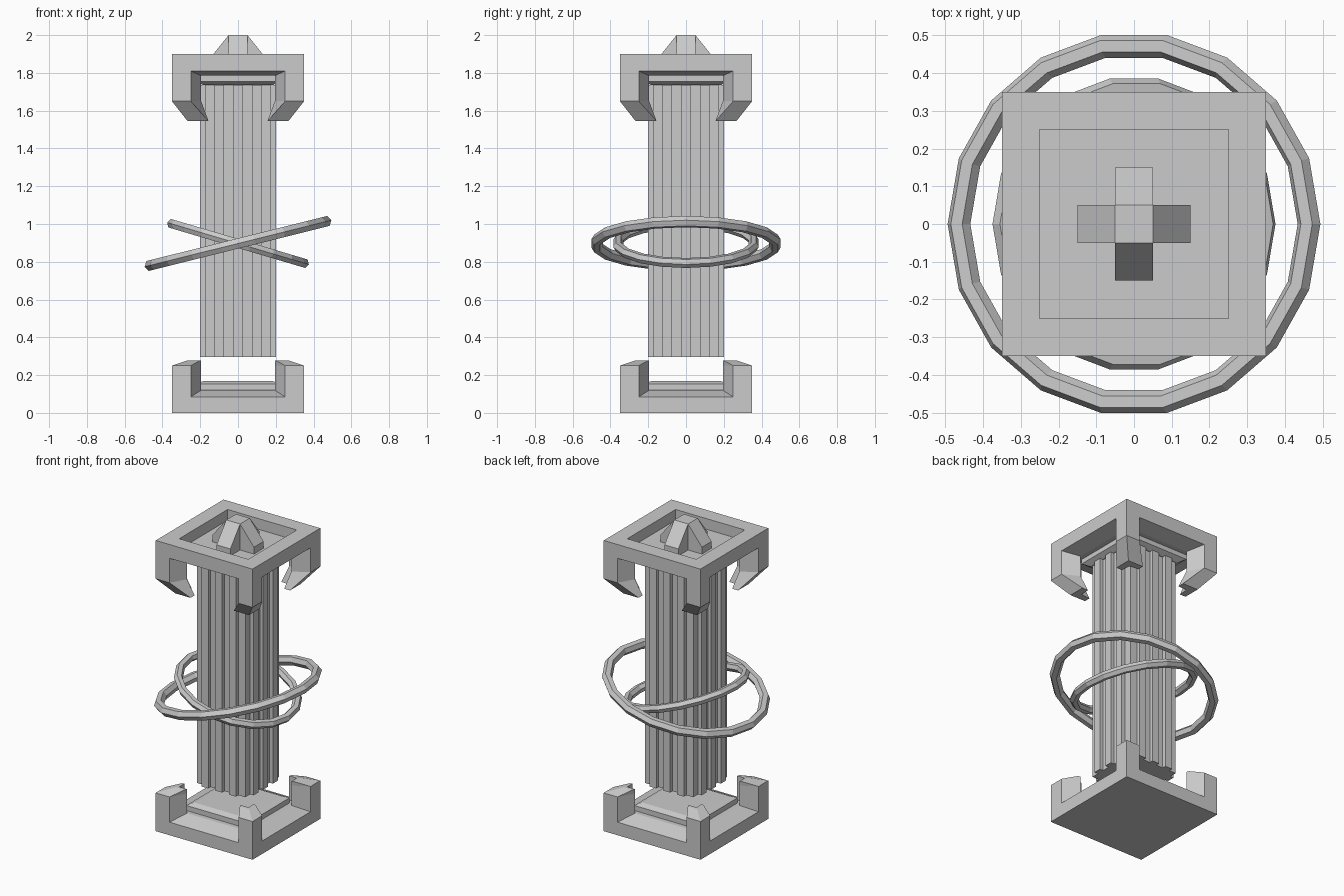
import bpy, bmesh, math

if "Cube" in bpy.data.objects:
    bpy.data.objects.remove(bpy.data.objects["Cube"])


def make_object(name, bm):
    bmesh.ops.recalc_face_normals(bm, faces=bm.faces)
    mesh = bpy.data.meshes.new(name)
    bm.to_mesh(mesh)
    bm.free()
    ob = bpy.data.objects.new(name, mesh)
    bpy.context.collection.objects.link(ob)
    return ob


def loft(bm, rings):
    """Join closed rings of points and cap both ends."""
    loops = [[bm.verts.new(p) for p in ring] for ring in rings]
    for a, b in zip(loops, loops[1:]):
        for i in range(len(a)):
            j = (i + 1) % len(a)
            bm.faces.new((a[i], a[j], b[j], b[i]))
    bm.faces.new(loops[0])
    bm.faces.new(loops[-1])


def square_stack(name, levels):
    bm = bmesh.new()
    corners = ((-1, -1), (1, -1), (1, 1), (-1, 1))
    loft(bm, [[(sx * r, sy * r, z) for sx, sy in corners] for r, z in levels])
    return make_object(name, bm)


def corner_claws(name, levels):
    """Four L-shaped corner posts; each half section is mirrored over the diagonal."""
    bm = bmesh.new()
    for sx in (-1, 1):
        for sy in (-1, 1):
            rings = []
            for (c, a, b, d), z in levels:
                pts = [(c, c), a, b, (d, d), b[::-1], a[::-1]]
                rings.append([(sx * x, sy * y, z) for x, y in pts])
            loft(bm, rings)
    return make_object(name, bm)


POST = (.35, (.25, .35), (.195, .25), .25)

# Base: slab with sloped sill and raised pad
square_stack("base_plate", [(.35, 0), (.35, .085), (.25, .12), (.22, .12),
                            (.22, .153), (.185, .168)])
corner_claws("base_claws", [(POST, .085), (POST, .25),
                            ((.267, (.2, .267), (.195, .25), .25), .278)])

# Capital: recessed tray on top, hanging pad below
square_stack("capital_plate", [(.185, 1.735), (.22, 1.755), (.22, 1.785), (.25, 1.785),
                               (.35, 1.81), (.35, 1.9), (.25, 1.9), (.25, 1.83)])
corner_claws("capital_claws", [(POST, 1.81), (POST, 1.65),
                               ((.267, (.156, .267), (.156, .225), .22), 1.545)])

# Finial: two crossed wedges
for n, turn in enumerate((0, math.pi / 2)):
    bm = bmesh.new()
    prof = [(.15, 1.82), (.15, 1.875), (.05, 2), (-.05, 2), (-.15, 1.875), (-.15, 1.82)]
    loft(bm, [[(x, y, z) for x, z in prof] for y in (-.05, .05)])
    make_object("finial_wedge_%d" % (n + 1), bm).rotation_euler.z = turn

# Shaft: fluted, stepped-corner column
quarter = [(.2, -.025), (.2, .025), (.175, .025), (.175, .075), (.2, .075), (.2, .125),
           (.175, .125), (.175, .175), (.125, .175), (.125, .2), (.075, .2), (.075, .175),
           (.025, .175)]
outline = []
for k in range(4):
    c, s = round(math.cos(k * math.pi / 2)), round(math.sin(k * math.pi / 2))
    outline += [(c * x - s * y, s * x + c * y) for x, y in quarter]
bm = bmesh.new()
loft(bm, [[(x, y, z) for x, y in outline] for z in (.295, 1.736)])
make_object("fluted_shaft", bm)

# Tilted floating rings
for name, major, minor, tilt in (("large_ring", .478, .031, -14), ("small_ring", .364, .027, 16.5)):
    bpy.ops.mesh.primitive_torus_add(major_segments=18, minor_segments=6,
                                     major_radius=major, minor_radius=minor,
                                     location=(0, 0, .897),
                                     rotation=(0, math.radians(tilt), 0))
    bpy.context.object.name = name
